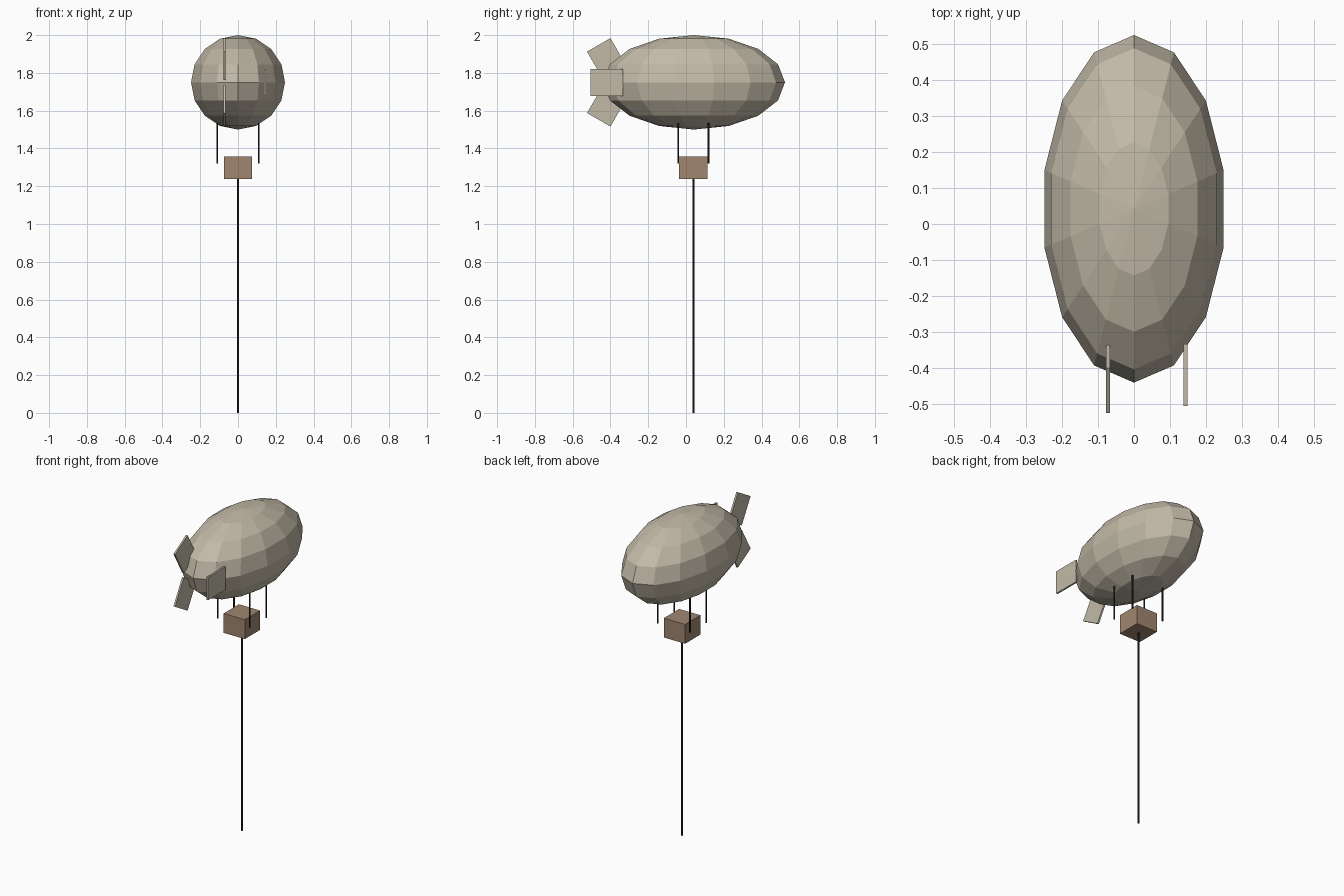
import bpy, bmesh
from math import radians, cos, sin
from mathutils import Matrix, Vector

if "Cube" in bpy.data.objects:
    bpy.data.objects.remove(bpy.data.objects["Cube"])


def material(name, rgb):
    m = bpy.data.materials.new(name)
    m.diffuse_color = (*rgb, 1)
    m.use_nodes = True
    m.node_tree.nodes["Principled BSDF"].inputs["Base Color"].default_value = m.diffuse_color
    return m


CLOTH = material("cloth", (0.54, 0.49, 0.39))
WICKER = material("wicker", (0.35, 0.24, 0.16))
ROPE = material("rope", (0.02, 0.02, 0.02))
CY = 0.042  # y of the envelope centre


def finish(name, bm, mat):
    me = bpy.data.meshes.new(name)
    bm.to_mesh(me)
    bm.free()
    me.materials.append(mat)
    ob = bpy.data.objects.new(name, me)
    bpy.context.collection.objects.link(ob)
    return ob


def box(name, loc, size, mat, tilt=0):
    bm = bmesh.new()
    bmesh.ops.create_cube(bm, size=1, matrix=Matrix.Translation(loc)
                          @ Matrix.Rotation(tilt, 4, 'X')
                          @ Matrix.Diagonal((*size, 1)))
    return finish(name, bm, mat)


def rope(name, x, y, z0, z1, r=0.005):
    bm = bmesh.new()
    bmesh.ops.create_cone(bm, cap_ends=True, segments=6, radius1=r, radius2=r,
                          depth=z1 - z0,
                          matrix=Matrix.Translation((x, y, (z0 + z1) / 2)))
    return finish(name, bm, ROPE)


# Envelope: faceted ellipsoid with poles up and a vertex at the nose and tail
bm = bmesh.new()
bmesh.ops.create_uvsphere(bm, u_segments=14, v_segments=8, radius=1)
if not any(abs(v.co.x) < 1e-4 and v.co.y > 0.99 for v in bm.verts):
    bmesh.ops.rotate(bm, verts=bm.verts, matrix=Matrix.Rotation(radians(90), 3, 'Z'))
bmesh.ops.transform(bm, verts=bm.verts, matrix=Matrix.Translation((0, CY, 1.75))
                    @ Matrix.Diagonal((0.255, 0.482, 0.25, 1)))
finish("envelope", bm, CLOTH)

# Three tail fins spaced around the tail
for i in range(3):
    a = radians(120 * i)
    box(f"tail_fin_{i + 1}", (0.143 * cos(a), -0.419, 1.75 + 0.143 * sin(a)),
        (0.011, 0.172, 0.143), CLOTH, a)

# Gondola, its four hanging ropes and the mooring line
box("gondola", (0, 0.038, 1.298), (0.146, 0.15, 0.12), WICKER)
for sx in (-1, 1):
    for sy in (-1, 1):
        rope(f"hanger_{'left' if sx < 0 else 'right'}_{'front' if sy < 0 else 'back'}",
             0.11 * sx, 0.039 + 0.08 * sy, 1.32, 1.535)
rope("mooring_line", 0, 0.039, 0, 1.245)
